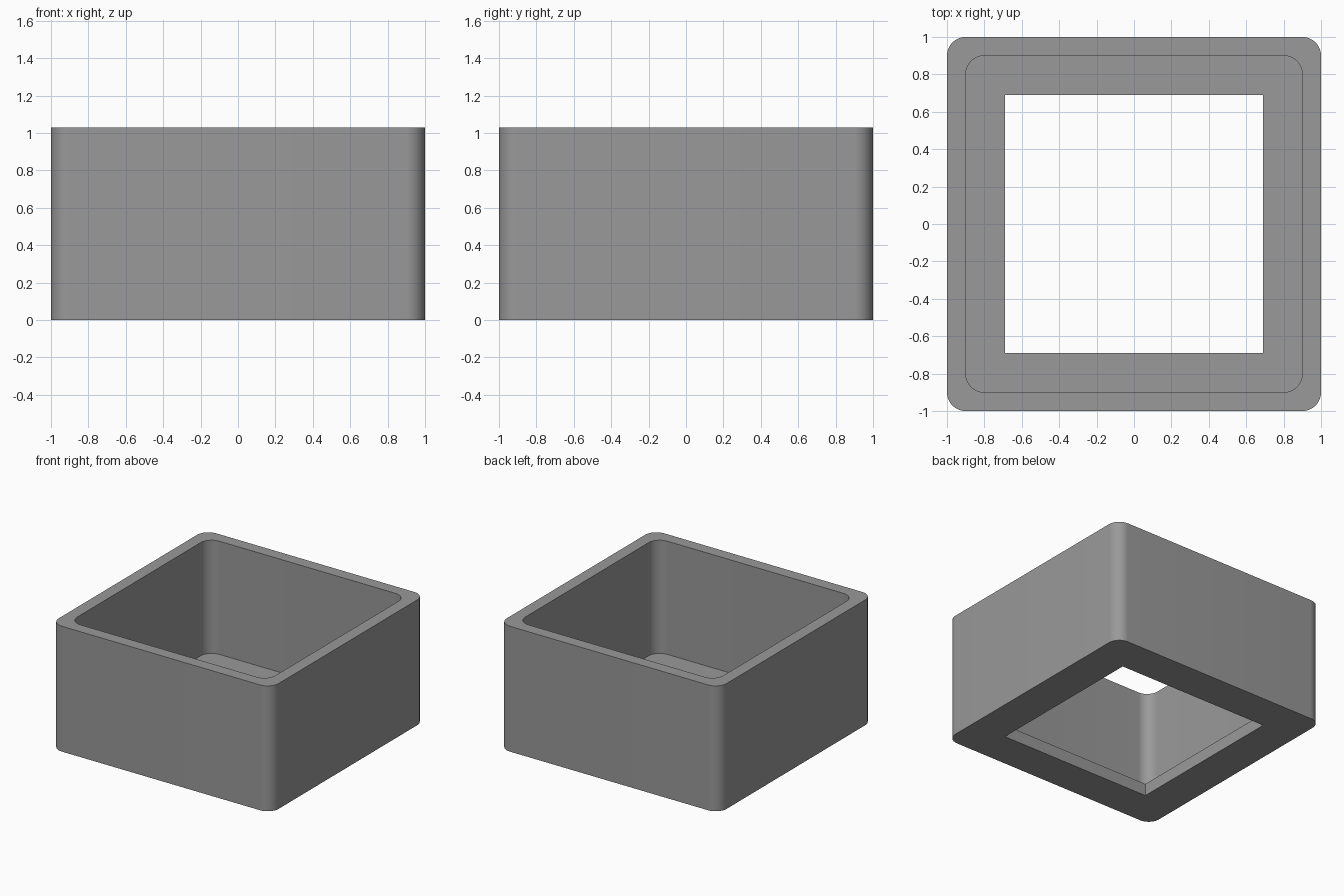
import bpy, bmesh, math

if "Cube" in bpy.data.objects:
    bpy.data.objects.remove(bpy.data.objects["Cube"])

HEIGHT, FLOOR, SEGMENTS = 1.03, 0.1, 12


def ring(bm, half, radius, z):
    """Rounded square loop; a zero radius gives a sharp square."""
    verts = []
    c = half - radius
    for k, (sx, sy) in enumerate([(1, 1), (-1, 1), (-1, -1), (1, -1)]):
        for i in range(SEGMENTS + 1):
            a = math.pi / 2 * (k + i / SEGMENTS)
            verts.append(bm.verts.new((sx * c + radius * math.cos(a),
                                       sy * c + radius * math.sin(a), z)))
    return verts


# Closed loft: outer wall, rim, inner wall, floor ledge, square opening, underside
bm = bmesh.new()
rings = [ring(bm, *r) for r in [(1, 0.1, 0), (1, 0.1, HEIGHT),
                                (0.9, 0.1, HEIGHT), (0.9, 0.1, FLOOR),
                                (0.69, 0, FLOOR), (0.69, 0, 0)]]
for a, b in zip(rings, rings[1:] + rings[:1]):
    for i in range(len(a)):
        j = (i + 1) % len(a)
        bm.faces.new((a[i], a[j], b[j], b[i]))
bmesh.ops.remove_doubles(bm, verts=bm.verts[:], dist=1e-5)
bmesh.ops.recalc_face_normals(bm, faces=bm.faces[:])

mesh = bpy.data.meshes.new("open_box")
bm.to_mesh(mesh)
bm.free()
box = bpy.data.objects.new("open_box", mesh)
bpy.context.collection.objects.link(box)

# Plain grey finish
grey = bpy.data.materials.new("grey")
grey.diffuse_color = (0.32, 0.32, 0.32, 1)
grey.use_nodes = True
grey.node_tree.nodes["Principled BSDF"].inputs["Base Color"].default_value = grey.diffuse_color
mesh.materials.append(grey)

# Smooth corners, sharp edges
bpy.context.view_layer.objects.active = box
box.select_set(True)
bpy.ops.object.shade_smooth_by_angle(angle=math.radians(30))
